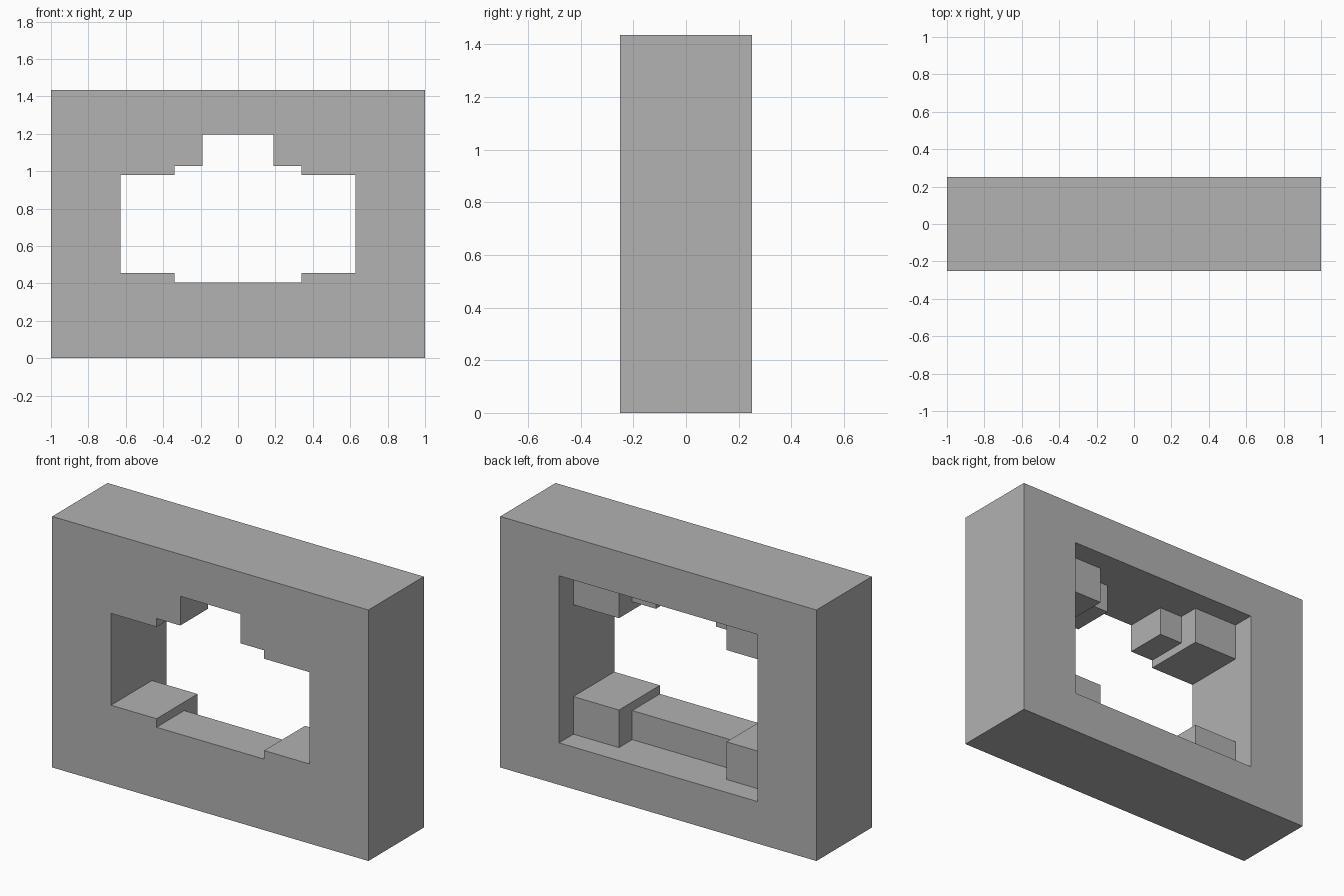
import bpy
import bmesh
from mathutils import Vector

HEIGHT, HALF_DEPTH = 1.435, 0.25
FLOOR, CEILING = 0.24, 1.195      # limits of the tall recess
REACH = 0.4                       # cutters run past the wall faces

default = bpy.data.objects.get("Cube")
if default:
    bpy.data.objects.remove(default, do_unlink=True)

grey = bpy.data.materials.new("plain grey")
grey.use_nodes = True
colour = (0.445, 0.445, 0.445, 1)
grey.diffuse_color = colour
grey.node_tree.nodes["Principled BSDF"].inputs["Base Color"].default_value = colour


def box(name, half_x, y0, y1, z0, z1):
    """Box centred on x = 0, with its size stored in the mesh."""
    bm = bmesh.new()
    bmesh.ops.create_cube(bm, size=1)
    for v in bm.verts:
        v.co = Vector((half_x if v.co.x > 0 else -half_x,
                       y1 if v.co.y > 0 else y0,
                       z1 if v.co.z > 0 else z0))
    mesh = bpy.data.meshes.new(name)
    bm.to_mesh(mesh)
    bm.free()
    mesh.materials.append(grey)
    obj = bpy.data.objects.new(name, mesh)
    bpy.context.collection.objects.link(obj)
    return obj


# Solid wall block
wall = box("wall_frame", 1, -HALF_DEPTH, HALF_DEPTH, 0, HEIGHT)

# Stepped opening: the recesses leave corner blocks, a sill and top brackets
cutters = [
    box("back_recess_cutter", 0.628, 0.12, REACH, FLOOR, CEILING),
    box("middle_recess_cutter", 0.34, 0, REACH, FLOOR, CEILING),
    box("wide_opening_cutter", 0.628, -REACH, REACH, 0.455, 0.98),
    box("sill_opening_cutter", 0.34, -REACH, REACH, 0.406, 1.028),
    box("top_notch_cutter", 0.19, -REACH, REACH, 0.7, CEILING),
]
for cutter in cutters:
    cutter.hide_render = True
    cut = wall.modifiers.new(cutter.name, "BOOLEAN")
    cut.operation = "DIFFERENCE"
    cut.solver = "EXACT"
    cut.object = cutter

# Bake the cuts and remove the cutters
bpy.context.view_layer.update()
evaluated = wall.evaluated_get(bpy.context.evaluated_depsgraph_get())
baked = bpy.data.meshes.new_from_object(evaluated)
wall.modifiers.clear()
wall.data = baked
baked.name = "wall_frame"
for cutter in cutters:
    bpy.data.objects.remove(cutter, do_unlink=True)
